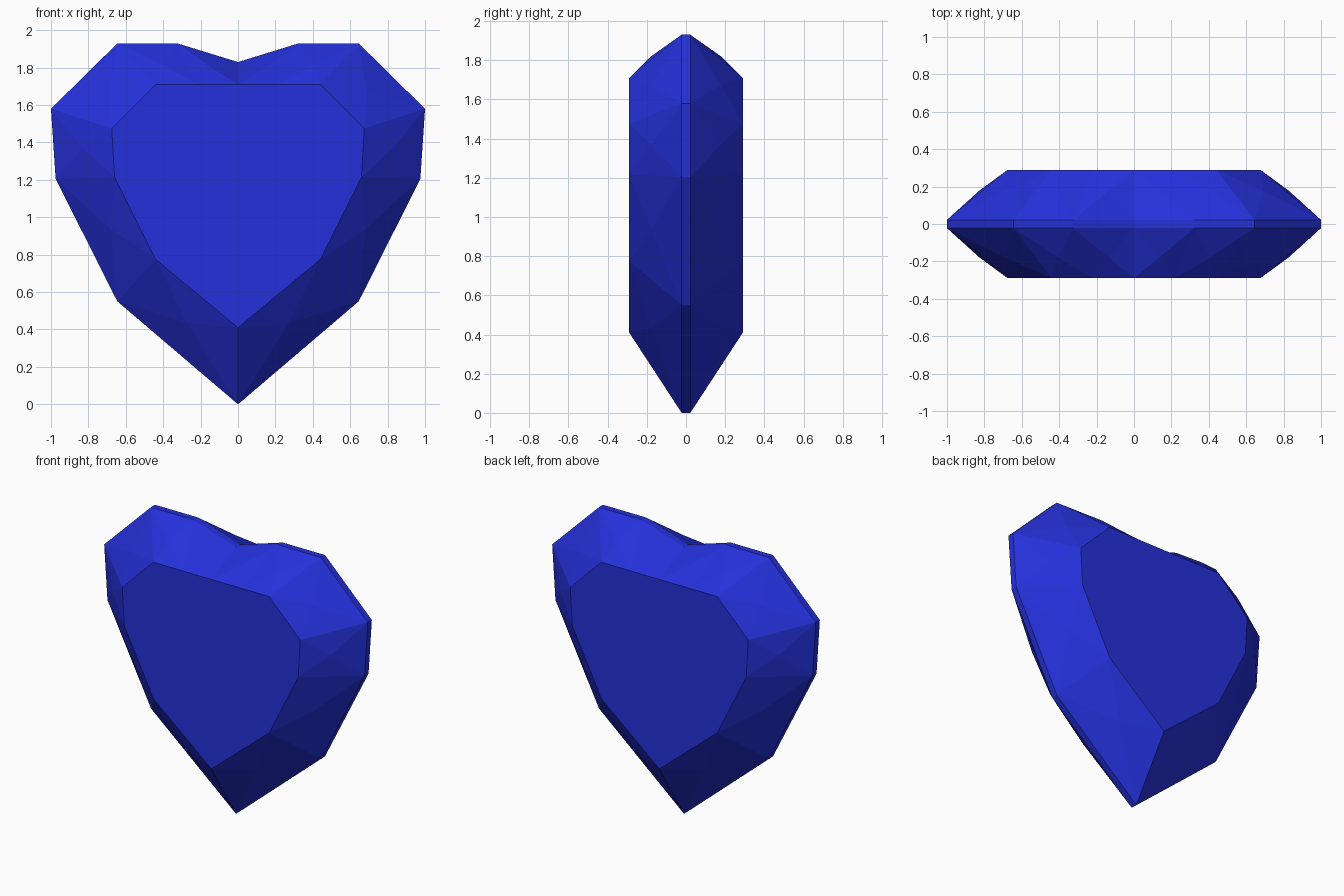
import bpy
import bmesh

cube = bpy.data.objects.get("Cube")
if cube:
    bpy.data.objects.remove(cube, do_unlink=True)

# Half outlines (x, z) from the bottom tip up to the notch
GIRDLE = [(0, 0), (0.645, 0.55), (0.975, 1.205), (1, 1.58),
          (0.645, 1.93), (0.325, 1.93), (0, 1.83)]
TABLE = [(0, 0.41), (0.44, 0.775), (0.66, 1.215), (0.675, 1.475),
         (0.44, 1.71), (0.22, 1.71), (0, 1.71)]
GIRDLE_Y = 0.022
TABLE_Y = 0.29
BULGE = 0.022


def mirrored(half):
    """Close a half outline by mirroring it across x = 0."""
    return half + [(-x, z) for x, z in reversed(half[1:-1])]


def add_ring(bm, half, y):
    return [bm.verts.new((x, y, z)) for x, z in mirrored(half)]


def bridge(bm, a, b):
    n = len(a)
    return [bm.faces.new((a[i], a[(i + 1) % n], b[(i + 1) % n], b[i]))
            for i in range(n)]


# Sapphire blue material
blue = bpy.data.materials.new("sapphire_blue")
blue.use_nodes = True
colour = (0.018, 0.03, 0.70, 1)
blue.diffuse_color = colour
blue.node_tree.nodes["Principled BSDF"].inputs["Base Color"].default_value = colour

# Rings: front table, front girdle, back girdle, back table
bm = bmesh.new()
front_table = add_ring(bm, TABLE, -TABLE_Y)
front_girdle = add_ring(bm, GIRDLE, -GIRDLE_Y)
back_girdle = add_ring(bm, GIRDLE, GIRDLE_Y)
back_table = add_ring(bm, TABLE, TABLE_Y)

# Flat tables and thin girdle band
bm.faces.new(front_table)
bm.faces.new(back_table)
bridge(bm, front_girdle, back_girdle)

# Bevelled crown facets, each raised to a shallow point
for table, girdle, side in ((front_table, front_girdle, -1),
                            (back_table, back_girdle, 1)):
    facets = bridge(bm, table, girdle)
    poked = bmesh.ops.poke(bm, faces=facets, center_mode='MEAN')
    for v in poked["verts"]:
        v.co.y += side * BULGE

bmesh.ops.recalc_face_normals(bm, faces=bm.faces[:])

mesh = bpy.data.meshes.new("heart_gem")
bm.to_mesh(mesh)
bm.free()
mesh.materials.append(blue)
gem = bpy.data.objects.new("heart_gem", mesh)
bpy.context.scene.collection.objects.link(gem)
